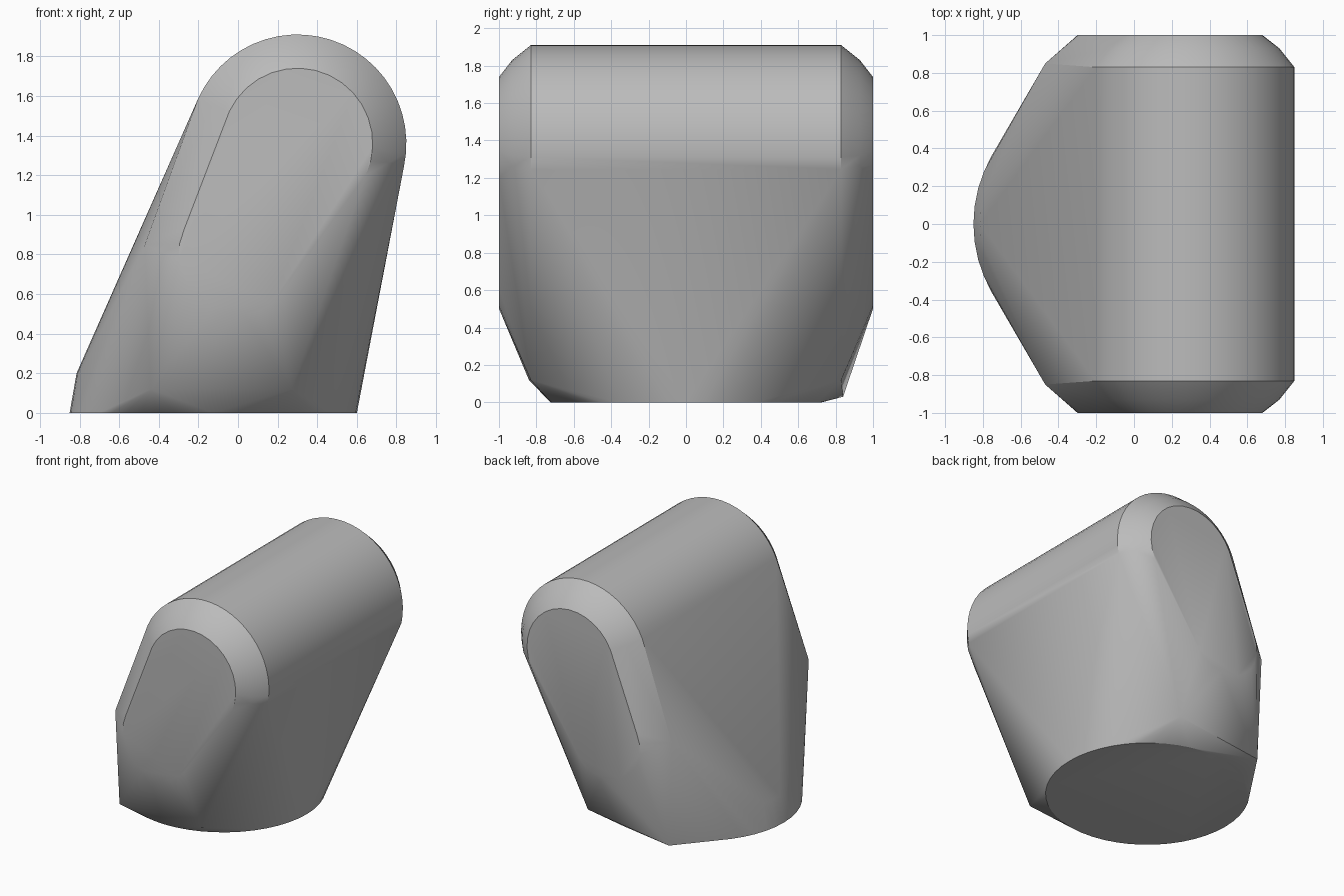
import bpy, bmesh, math

cube = bpy.data.objects.get("Cube")
if cube:
    bpy.data.objects.remove(cube, do_unlink=True)


def arc(cx, cy, r, start, end, n):
    """Points along a circular arc, angles in degrees."""
    step = math.radians(end - start) / n
    a0 = math.radians(start)
    return [(cx + r * math.cos(a0 + i * step), cy + r * math.sin(a0 + i * step))
            for i in range(n + 1)]


points = []

# Round foot, with a short steeper lip on the leaning side
points += [(x, y, 0) for x, y in arc(-0.125, 0, 0.725, 0, 360, 48)]
points += [(x, y, 0.2) for x, y in arc(-0.125, 0, 0.69, 145, 215, 10)]

for side in (-1, 1):
    # Rounded top running front to back, with a bevelled end
    for radius, depth in ((0.55, 0.83), (0.47, 0.93)):
        points += [(x, side * depth, z)
                   for x, z in arc(0.3, 1.36, radius, -12, 156, 24)]
    # Flat end panel: large arc above, small arc below
    panel = arc(0.3, 1.36, 0.38, -25, 155, 16) + arc(0.0, 0.8, 0.3, 155, 335, 12)
    points += [(x, side, z) for x, z in panel]
    # Shoulder on the leaning edge and the lower corners
    points.append((-0.47, side * 0.85, 0.85))
    points.append((-0.44, side * 0.84, 0.12 if side < 0 else 0.03))
    points.append((0.27, side * 0.83, 0.12))

# Skin the outline points with one closed shell
bm = bmesh.new()
for p in points:
    bm.verts.new(p)
hull = bmesh.ops.convex_hull(bm, input=bm.verts)
loose = {g for g in hull["geom_interior"] + hull["geom_unused"]
         if isinstance(g, bmesh.types.BMVert)}
bmesh.ops.delete(bm, geom=list(loose), context='VERTS')
bmesh.ops.dissolve_limit(bm, angle_limit=math.radians(0.5),
                         verts=bm.verts, edges=bm.edges)
bmesh.ops.recalc_face_normals(bm, faces=bm.faces)

mesh = bpy.data.meshes.new("leaning_body")
bm.to_mesh(mesh)
bm.free()
body = bpy.data.objects.new("leaning_body", mesh)
bpy.context.collection.objects.link(body)

# Plain grey
grey = bpy.data.materials.new("plain_grey")
grey.use_nodes = True
colour = (0.5, 0.5, 0.5, 1)
grey.diffuse_color = colour
grey.node_tree.nodes["Principled BSDF"].inputs["Base Color"].default_value = colour
mesh.materials.append(grey)

# Soft shading with crisp foot and panel edges
bpy.ops.object.select_all(action='DESELECT')
body.select_set(True)
bpy.context.view_layer.objects.active = body
bpy.ops.object.shade_smooth_by_angle(angle=math.radians(30))
